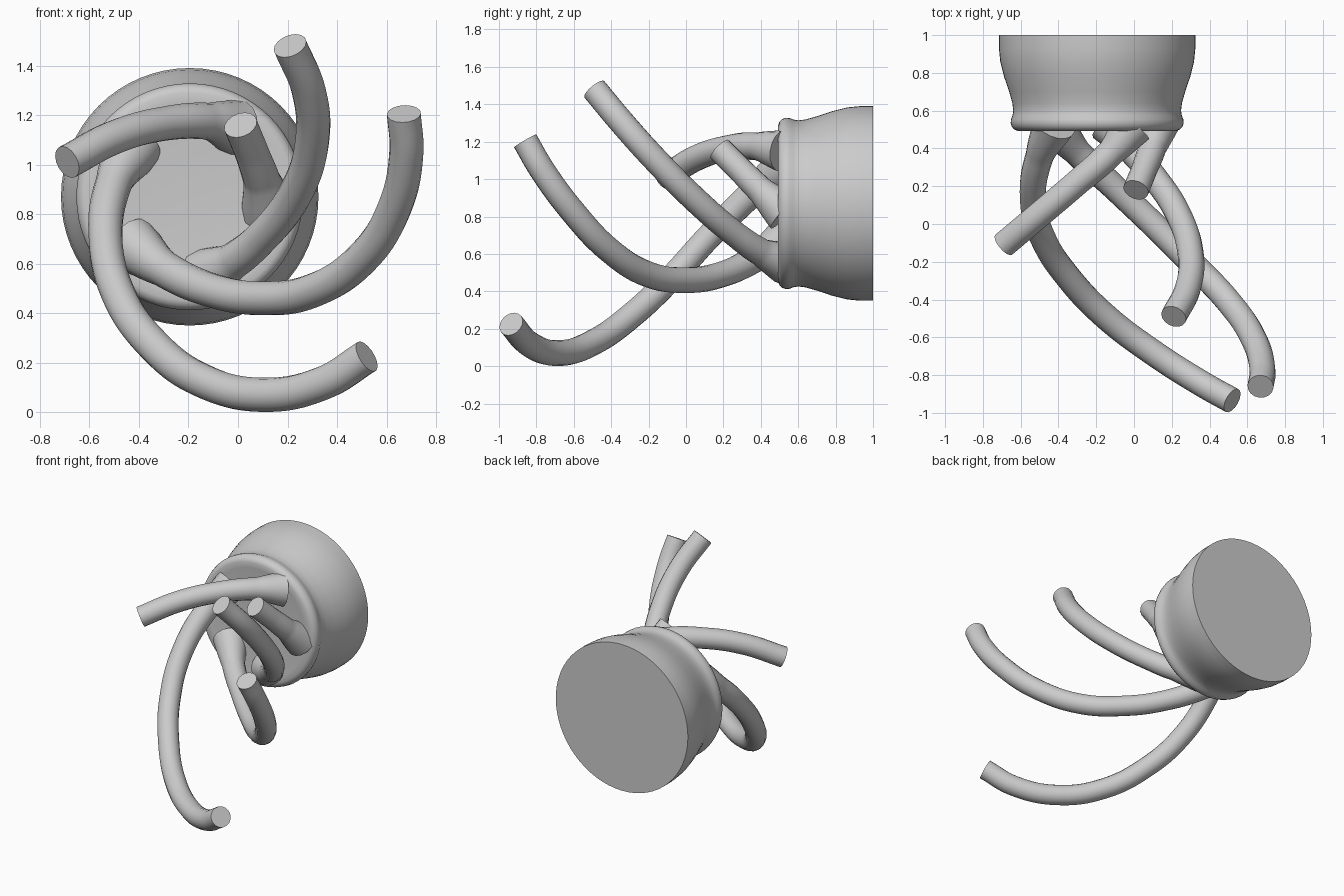
import bpy
import math

if "Cube" in bpy.data.objects:
    bpy.data.objects.remove(bpy.data.objects["Cube"])

CX, CZ = -0.195, 0.87   # axis of the socket runs along y


def finish(obj):
    bpy.ops.object.select_all(action='DESELECT')
    obj.select_set(True)
    bpy.context.view_layer.objects.active = obj
    if obj.type == 'CURVE':
        bpy.ops.object.convert(target='MESH')
    bpy.ops.object.shade_smooth_by_angle(angle=math.radians(40))


def lathe(name, profile, n=64):
    verts, faces = [], []
    for y, r in profile:
        for i in range(n):
            a = 2 * math.pi * i / n
            verts.append((CX + r * math.cos(a), y, CZ + r * math.sin(a)))
    for k in range(len(profile) - 1):
        for i in range(n):
            j = (i + 1) % n
            faces.append((k * n + i, k * n + j, (k + 1) * n + j, (k + 1) * n + i))
    last = (len(profile) - 1) * n
    faces.append(tuple(reversed(range(n))))
    faces.append(tuple(range(last, last + n)))
    me = bpy.data.meshes.new(name)
    me.from_pydata(verts, [], faces)
    # make normals point outward
    import bmesh
    bm = bmesh.new()
    bm.from_mesh(me)
    bmesh.ops.recalc_face_normals(bm, faces=bm.faces)
    bm.to_mesh(me)
    bm.free()
    obj = bpy.data.objects.new(name, me)
    bpy.context.collection.objects.link(obj)
    finish(obj)


def tube(name, pts, radius=0.069):
    cu = bpy.data.curves.new(name, 'CURVE')
    cu.dimensions = '3D'
    cu.bevel_depth = radius
    cu.bevel_resolution = 6
    cu.resolution_u = 10
    cu.use_fill_caps = True
    sp = cu.splines.new('BEZIER')
    sp.bezier_points.add(len(pts) - 1)
    for i, (bp, p) in enumerate(zip(sp.bezier_points, pts)):
        bp.co = p
        bp.handle_left_type = bp.handle_right_type = 'AUTO'
        # flared root blending into the socket
        bp.radius = {len(pts) - 1: 1.65, len(pts) - 2: 1.08}.get(i, 1.0)
    obj = bpy.data.objects.new(name, cu)
    bpy.context.collection.objects.link(obj)
    finish(obj)


# Socket with rolled front lip
lathe("socket", [(1.0, 0.52), (0.93, 0.52), (0.86, 0.513), (0.78, 0.493),
                 (0.70, 0.466), (0.64, 0.449), (0.60, 0.444), (0.575, 0.448),
                 (0.555, 0.456), (0.535, 0.458), (0.515, 0.452), (0.50, 0.438),
                 (0.493, 0.42), (0.495, 0.38), (0.50, 0.34)])

# Curved arms, listed tip to root
tube("upper_left_arm", [(-0.69, -0.11, 1.01), (-0.5, 0.05, 1.11), (-0.3, 0.22, 1.165),
                        (-0.12, 0.38, 1.175), (-0.01, 0.52, 1.15)])
tube("short_arm", [(0.01, 0.18, 1.16), (0.055, 0.29, 1.05),
                   (0.095, 0.40, 0.94), (0.125, 0.53, 0.82)])
tube("upper_right_arm", [(0.21, -0.49, 1.48), (0.285, -0.34, 1.3), (0.30, -0.16, 1.1),
                         (0.23, 0.06, 0.88), (0.09, 0.27, 0.7), (-0.02, 0.40, 0.61),
                         (-0.13, 0.53, 0.55)])
tube("long_right_arm", [(0.67, -0.86, 1.205), (0.68, -0.77, 1.05), (0.63, -0.6, 0.82),
                        (0.5, -0.41, 0.62), (0.3, -0.2, 0.49), (0.1, 0.0, 0.46),
                        (-0.1, 0.19, 0.49), (-0.3, 0.38, 0.58), (-0.43, 0.53, 0.68)])
tube("long_lower_arm", [(0.52, -0.935, 0.225), (0.35, -0.84, 0.12), (0.1, -0.68, 0.07),
                        (-0.15, -0.49, 0.13), (-0.35, -0.28, 0.28), (-0.48, -0.08, 0.47),
                        (-0.535, 0.13, 0.7), (-0.5, 0.36, 0.93), (-0.42, 0.53, 1.07)])
